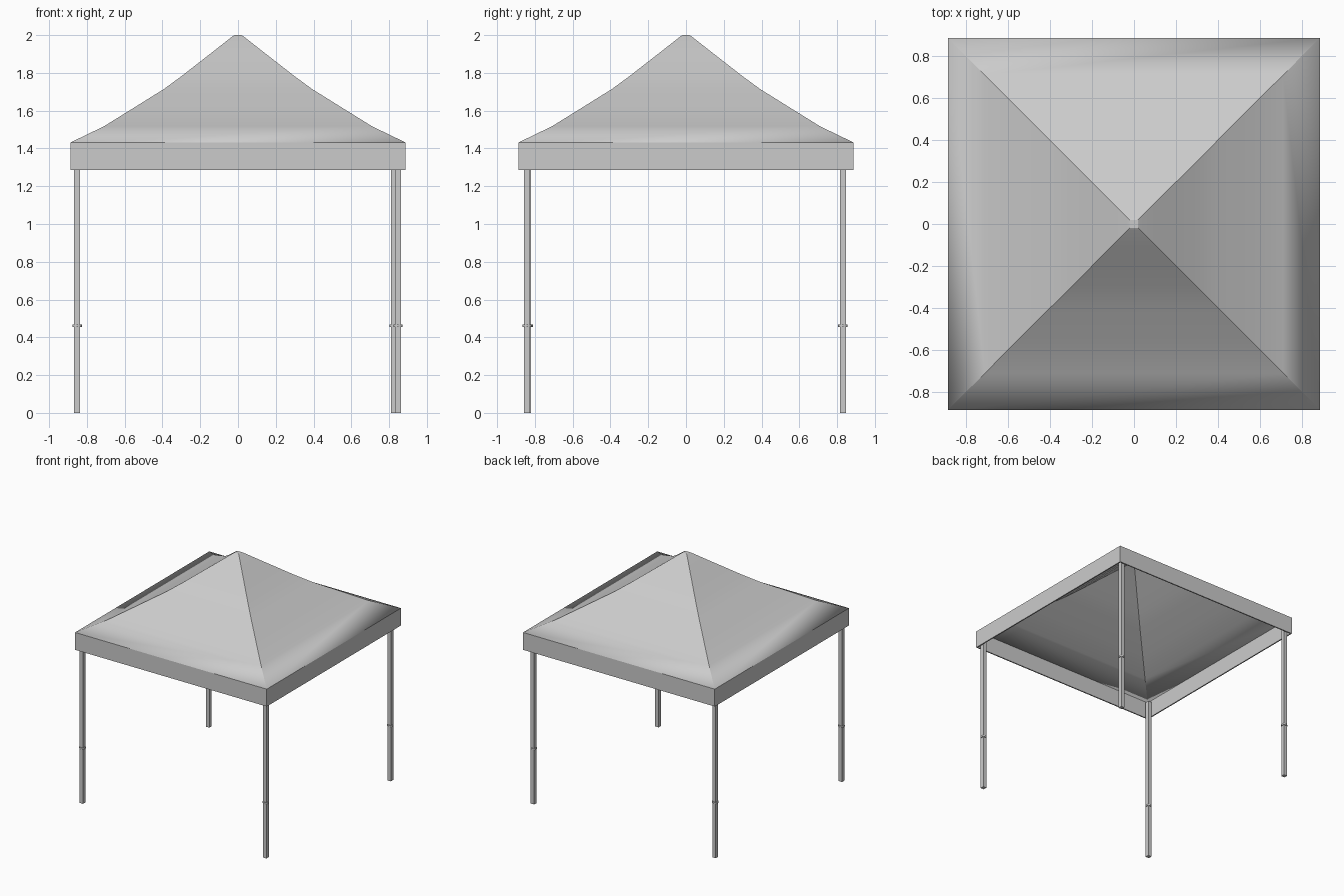
import bpy, bmesh, math

if "Cube" in bpy.data.objects:
    bpy.data.objects.remove(bpy.data.objects["Cube"], do_unlink=True)

# Single neutral colour
grey = bpy.data.materials.new("light grey")
grey.use_nodes = True
colour = (0.6, 0.6, 0.6, 1)
grey.diffuse_color = colour
grey.node_tree.nodes["Principled BSDF"].inputs["Base Color"].default_value = colour


def finish(name, bm):
    bmesh.ops.recalc_face_normals(bm, faces=bm.faces)
    mesh = bpy.data.meshes.new(name)
    bm.to_mesh(mesh)
    bm.free()
    mesh.materials.append(grey)
    ob = bpy.data.objects.new(name, mesh)
    bpy.context.collection.objects.link(ob)
    return ob


def square_sweep(name, profile, cap=False):
    """Stack square rings of (half width, height), ordered from top to bottom."""
    bm = bmesh.new()
    rings = [[bm.verts.new((sx * w, sy * w, z))
              for sx, sy in ((-1, -1), (1, -1), (1, 1), (-1, 1))] for w, z in profile]
    for upper, lower in zip(rings, rings[1:]):
        for i in range(4):
            j = (i + 1) % 4
            bm.faces.new((lower[i], lower[j], upper[j], upper[i]))
    if cap:
        bm.faces.new(rings[0])
    return finish(name, bm)


def thicken(ob, amount):
    mod = ob.modifiers.new("cloth thickness", "SOLIDIFY")
    mod.thickness = amount
    mod.offset = -1
    mod.use_even_offset = True


# Sagging pyramid roof with a small flat peak
roof = square_sweep("canopy_roof", [
    (0.018, 2.0), (0.03, 1.993), (0.11, 1.93), (0.2, 1.86), (0.3, 1.782),
    (0.393, 1.714), (0.56, 1.61), (0.71, 1.517), (0.886, 1.432)], cap=True)
thicken(roof, 0.006)
bpy.ops.object.select_all(action="DESELECT")
roof.select_set(True)
bpy.context.view_layer.objects.active = roof
bpy.ops.object.shade_smooth_by_angle(angle=math.radians(20))

# Vertical cloth band around the eaves
valance = square_sweep("valance", [(0.886, 1.432), (0.886, 1.287)])
thicken(valance, 0.01)


# Square poles, each with a locking collar
def pole(name, x, y, half=0.016, top=1.41):
    leg = square_sweep(name, [(half, top), (half, 0)], cap=True)
    bm = bmesh.new()
    bm.from_mesh(leg.data)
    bmesh.ops.holes_fill(bm, edges=bm.edges, sides=4)
    bm.to_mesh(leg.data)
    bm.free()
    leg.location = (x, y, 0)

    bm = bmesh.new()
    bmesh.ops.create_cone(bm, cap_ends=True, segments=12, radius1=0.025,
                          radius2=0.025, depth=0.013)
    collar = finish(name + "_collar", bm)
    collar.location = (x, y, 0.461)


pole("front_left_leg", 0.847, -0.841)
pole("front_right_leg", -0.852, -0.836)
pole("back_left_leg", 0.826, 0.831)
pole("back_right_leg", -0.852, 0.831)
